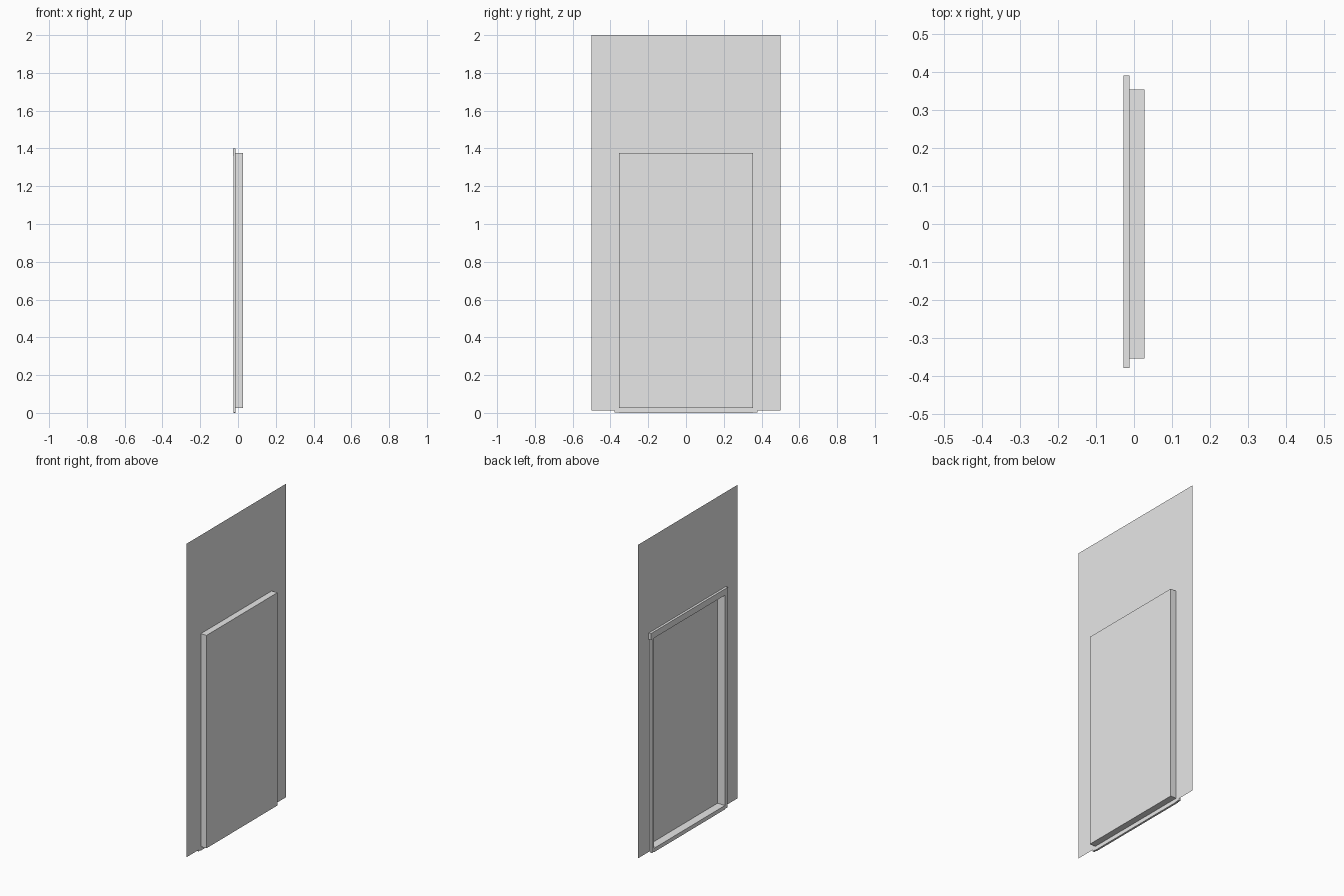
import bpy, bmesh

cube = bpy.data.objects.get("Cube")
if cube:
    bpy.data.objects.remove(cube, do_unlink=True)

grey = bpy.data.materials.new("plain_grey")
grey.use_nodes = True
grey.diffuse_color = (0.8, 0.8, 0.8, 1)
grey.node_tree.nodes["Principled BSDF"].inputs["Base Color"].default_value = (0.8, 0.8, 0.8, 1)

# Shared levels
WALL_X, FRONT_X, TRIM_X = -0.0125, 0.0275, -0.0275
HALF, TOP, SILL, WALL_Z = 0.355, 1.375, 0.025, 0.012


def finish(name, bm):
    mesh = bpy.data.meshes.new(name)
    bm.normal_update()
    bm.to_mesh(mesh)
    bm.free()
    mesh.materials.append(grey)
    obj = bpy.data.objects.new(name, mesh)
    bpy.context.collection.objects.link(obj)
    return obj


def box(name, xs, ys, zs, open_back=False):
    bm = bmesh.new()
    bmesh.ops.create_cube(bm, size=1)
    for v in bm.verts:
        v.co = [r[0] if c < 0 else r[1] for c, r in zip(v.co, (xs, ys, zs))]
    if open_back:
        bm.normal_update()
        back = [f for f in bm.faces if f.normal.x < -0.5]
        bmesh.ops.delete(bm, geom=back, context='FACES_ONLY')
    return finish(name, bm)


# Thin wall sheet with a doorway notch
bm = bmesh.new()
outline = [(-0.5, WALL_Z), (-HALF, WALL_Z), (-HALF, TOP), (HALF, TOP),
           (HALF, WALL_Z), (0.5, WALL_Z), (0.5, 2), (-0.5, 2)]
bm.faces.new([bm.verts.new((WALL_X, y, z)) for y, z in outline])
finish("wall_sheet", bm)

# Recessed door panel, open on the trim side
box("door_recess", (WALL_X, FRONT_X), (-HALF, HALF), (SILL, TOP), open_back=True)

# Trim: jambs, header and sill
for side, name in ((1, "left_jamb"), (-1, "right_jamb")):
    ys = sorted((side * HALF, side * 0.378))
    box(name, (-0.025, WALL_X), ys, (0.003, 1.36))
box("header", (TRIM_X, WALL_X), (-0.38, 0.392), (1.36, 1.4))
box("sill", (-0.025, WALL_X), (-HALF, HALF), (0, SILL))
